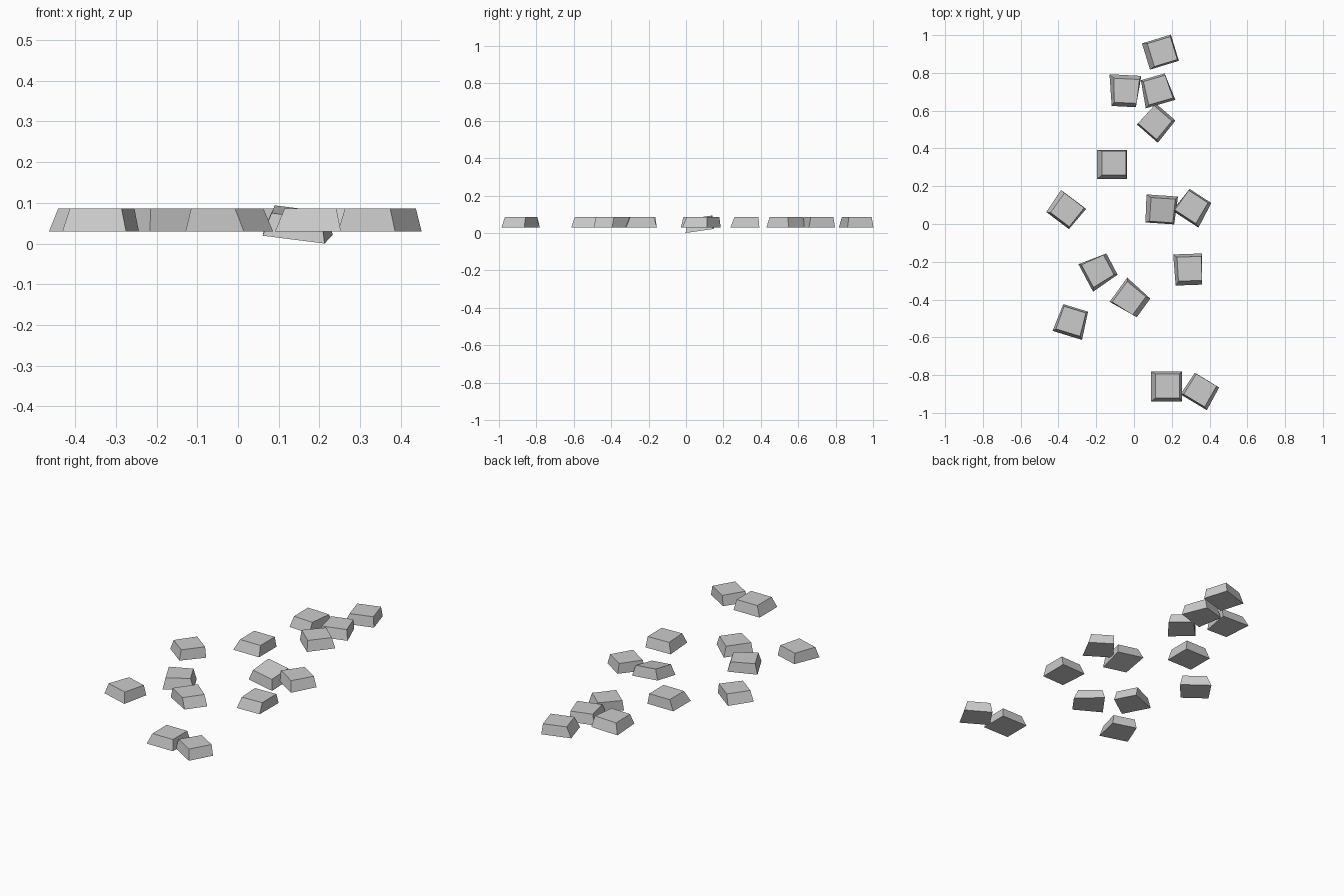
import bpy, bmesh
from math import radians
from mathutils import Matrix, Vector

BASE_Z, HEIGHT, TOP = 0.03, 0.056, 0.127


def stone(name, x, y, angle, w, d, taper, sx, sy, tilt=None):
    """Bevel-sided paving stone: tapered base quad, smaller shifted top quad."""
    bm = bmesh.new()
    bmesh.ops.create_cube(bm, size=1.0)
    spin = Matrix.Rotation(radians(angle), 4, 'Z')
    for v in bm.verts:
        u, t = v.co.x, v.co.y
        if v.co.z < 0:
            v.co = spin @ Vector((u * w * (1 + 2 * taper * t), t * d, 0))
        else:
            p = spin @ Vector((u * TOP * (1 + taper * t), t * TOP, HEIGHT))
            v.co = p + Vector((sx, sy, 0))
    if tilt:
        rot = Matrix.Rotation(radians(tilt[0]), 4, 'X') @ Matrix.Rotation(radians(tilt[1]), 4, 'Y')
        bmesh.ops.transform(bm, matrix=rot, verts=bm.verts)
    low = min(v.co.z for v in bm.verts)
    me = bpy.data.meshes.new(name)
    bm.to_mesh(me)
    bm.free()
    ob = bpy.data.objects.new(name, me)
    ob.location = (x, y, -low if tilt else BASE_Z)
    bpy.context.collection.objects.link(ob)


# Stones lying flat: x, y, angle, width, depth, taper, top shift x, top shift y
flat = [
    (0.140, 0.910, 17, 0.160, 0.145, 0.00, 0.010, 0.003),
    (-0.050, 0.705, -3, 0.148, 0.167, 0.14, 0.008, 0.000),
    (0.120, 0.707, 16, 0.147, 0.150, -0.11, 0.005, 0.003),
    (0.120, 0.535, -41, 0.140, 0.150, -0.05, -0.008, 0.003),
    (-0.116, 0.315, 0, 0.160, 0.155, 0.00, 0.010, 0.008),
    (-0.362, 0.074, -37, 0.158, 0.140, 0.05, 0.008, 0.000),
    (0.312, 0.087, -33, 0.151, 0.146, -0.09, -0.006, 0.005),
    (0.287, -0.241, 2, 0.146, 0.165, 0.05, 0.008, 0.004),
    (-0.186, -0.249, 118, 0.146, 0.157, 0.13, -0.004, 0.003),
    (-0.016, -0.396, 54, 0.140, 0.164, 0.13, -0.008, 0.000),
    (-0.331, -0.517, -17, 0.150, 0.152, -0.09, 0.000, 0.003),
    (0.172, -0.860, 0, 0.162, 0.157, 0.00, 0.006, 0.002),
    (0.351, -0.885, -31, 0.157, 0.137, -0.04, 0.000, 0.005),
]
for i, s in enumerate(flat):
    stone(f"stepping_stone_{i + 1}", *s)

# One loose stone, tipped forward and to the right
stone("tilted_stone", 0.143, 0.077, -5, 0.161, 0.150, 0.045, 0.0, 0.005, tilt=(9, 6.5))
